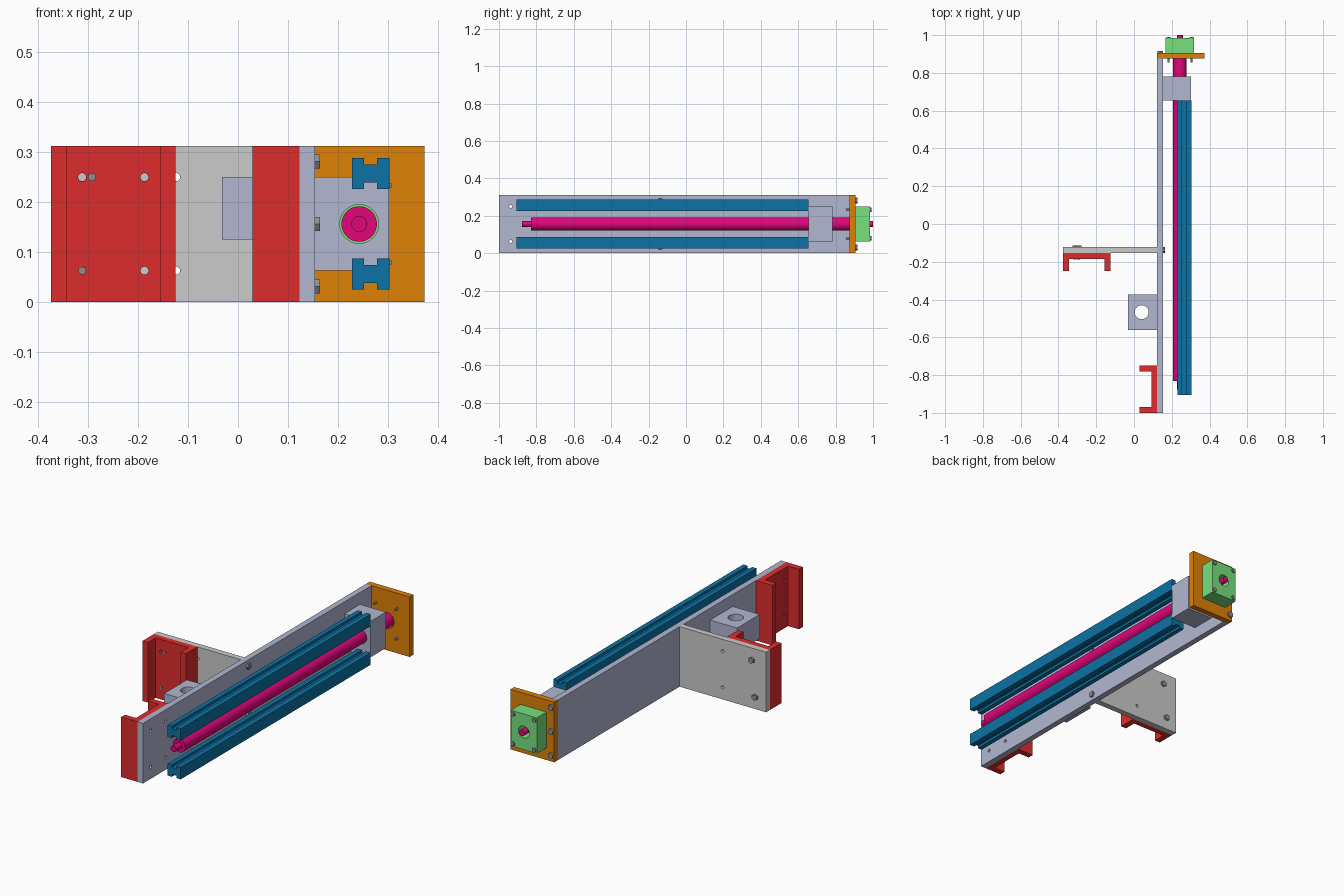
import bpy
from math import pi
from mathutils import Vector, Matrix

if "Cube" in bpy.data.objects:
    bpy.data.objects.remove(bpy.data.objects["Cube"])


def material(name, rgb):
    m = bpy.data.materials.new(name)
    m.diffuse_color = [(c / 255) ** 2.2 for c in rgb] + [1]
    m.use_nodes = True
    m.node_tree.nodes["Principled BSDF"].inputs["Base Color"].default_value = m.diffuse_color
    return m


RED = material("red", (222, 48, 48))
LAVENDER = material("lavender", (176, 182, 208))
PALE = material("pale_grey", (200, 204, 204))
BLUE = material("blue", (20, 114, 164))
MAGENTA = material("magenta", (224, 14, 122))
GREEN = material("green", (120, 224, 125))
ORANGE = material("orange", (222, 128, 14))
STEEL = material("steel", (140, 140, 140))

H = 0.312                      # height of all the plates
SCREW_X, SCREW_Z = 0.243, 0.156
ROWS = (0.0625, 0.25)          # heights of the mounting holes
AXES = {'X': Matrix.Rotation(pi / 2, 4, 'Y'),
        'Y': Matrix.Rotation(-pi / 2, 4, 'X'),
        'Z': Matrix.Identity(4)}


def make(name, verts, faces, mat):
    me = bpy.data.meshes.new(name)
    me.from_pydata(verts, [], faces)
    ob = bpy.data.objects.new(name, me)
    bpy.context.collection.objects.link(ob)
    if mat:
        me.materials.append(mat)
    return ob


def prism(name, profile, to3d, a, b, mat):
    """Extrude a closed 2D profile from a to b; to3d maps (u, v, depth) to xyz."""
    n = len(profile)
    verts = [to3d(u, v, d) for d in (a, b) for u, v in profile]
    faces = [list(range(n))[::-1], list(range(n, 2 * n))]
    faces += [(i, (i + 1) % n, (i + 1) % n + n, i + n) for i in range(n)]
    ob = make(name, verts, faces, mat)
    bpy.context.view_layer.objects.active = ob
    bpy.ops.object.mode_set(mode='EDIT')
    bpy.ops.mesh.select_all(action='SELECT')
    bpy.ops.mesh.normals_make_consistent(inside=False)
    bpy.ops.object.mode_set(mode='OBJECT')
    return ob


def box(name, x, y, z, mat):
    return prism(name, [(x[0], y[0]), (x[1], y[0]), (x[1], y[1]), (x[0], y[1])],
                 lambda u, v, d: (u, v, d), z[0], z[1], mat)


def rod(name, centre, axis, r, length, mat=None, sides=32):
    bpy.ops.mesh.primitive_cylinder_add(vertices=sides, radius=r, depth=length)
    ob = bpy.context.object
    ob.name = name
    ob.data.transform(Matrix.Translation(Vector(centre)) @ AXES[axis])
    if mat:
        ob.data.materials.append(mat)
    if sides > 8:
        bpy.ops.object.shade_smooth_by_angle(angle=0.6)
    return ob


def drill(ob, axis, r, centres, length=0.3):
    for c in centres:
        cutter = rod("cutter", c, axis, r, length)
        bpy.context.view_layer.objects.active = ob
        mod = ob.modifiers.new("hole", 'BOOLEAN')
        mod.operation, mod.object, mod.solver = 'DIFFERENCE', cutter, 'EXACT'
        bpy.ops.object.modifier_apply(modifier=mod.name)
        bpy.data.objects.remove(cutter)


def bolt(name, seat, axis, direction, head_r, head_h, shaft_r, shaft_l):
    """Hex head on the seat facing direction, shaft running the other way."""
    d = Vector([direction * (axis == a) for a in 'XYZ'])
    seat = Vector(seat)
    rod(name + "_head", seat + d * head_h / 2, axis, head_r, head_h, STEEL, 6)
    rod(name + "_shaft", seat - d * shaft_l / 2, axis, shaft_r, shaft_l, STEEL, 16)


# long base plate with mounting holes
base = box("base_plate", (0.123, 0.154), (-1, 0.875), (0, H), LAVENDER)
channel_holes = [(0.12, y, z) for y in (-0.9375, -0.8125) for z in ROWS]
drill(base, 'X', 0.008, channel_holes)

# U-shaped channels: open edge away from the web, u along width, v along depth
U = [(0, 0), (0.25, 0), (0.25, 0.094), (0.219, 0.094), (0.219, 0.031),
     (0.031, 0.031), (0.031, 0.094), (0, 0.094)]
end_channel = prism("end_channel", U, lambda u, v, d: (0.123 - v, -1 + u, d), 0, H, RED)
drill(end_channel, 'X', 0.008, channel_holes)
arm_channel = prism("arm_channel", U, lambda u, v, d: (-0.375 + u, -0.154 - v, d), 0, H, RED)
drill(arm_channel, 'Y', 0.008, [(x, -0.17, z) for x in (-0.3125, -0.1875) for z in ROWS], 0.1)

# side arm plate
arm = box("side_arm_plate", (-0.375, 0.123), (-0.154, -0.123), (0, H), PALE)
drill(arm, 'Y', 0.008, [(-0.124, -0.138, z) for z in ROWS], 0.1)
bolt("arm_bolt_low", (-0.3125, -0.123, 0.0625), 'Y', 1, 0.016, 0.01, 0.008, 0.066)
bolt("arm_bolt_high", (-0.293, -0.123, 0.25), 'Y', 1, 0.016, 0.01, 0.008, 0.066)

# block with vertical bore on the back of the base plate
bored = box("bored_block", (-0.032, 0.123), (-0.56, -0.374), (0.125, 0.25), LAVENDER)
drill(bored, 'Z', 0.037, [(0.041, -0.467, 0.18)])

# screw bearing block
bearing = box("screw_block", (0.154, 0.303), (0.655, 0.782), (0.063, 0.25), LAVENDER)
drill(bearing, 'Y', 0.039, [(SCREW_X, 0.72, SCREW_Z)])

# end plate and motor-side housing
end = box("end_plate", (0.123, 0.374), (0.875, 0.906), (0, H), ORANGE)
drill(end, 'Y', 0.041, [(SCREW_X, 0.89, SCREW_Z)])
housing = box("end_housing", (0.168, 0.317), (0.906, 0.985), (0.063, 0.249), GREEN)
drill(housing, 'Y', 0.031, [(SCREW_X, 0.94, SCREW_Z)])

# lead screw with thinner journals
rod("lead_screw", (SCREW_X, 0.035, SCREW_Z), 'Y', 0.0355, 1.73, MAGENTA, 48)
rod("screw_journal", (SCREW_X, 0.0615, SCREW_Z), 'Y', 0.0158, 1.877, MAGENTA)

# twin guide rails, grooved above and below
half = [(0.229, 0.031), (0.253, 0.031), (0.253, 0.018), (0.279, 0.018),
        (0.279, 0.031), (0.304, 0.031)]
rail = half + [(x, -z) for x, z in reversed(half)]
for name, zc in (("lower_rail", 0.056), ("upper_rail", 0.257)):
    prism(name, rail, lambda u, v, d: (u, d, v + zc), -0.905, 0.655, BLUE)

# bolts joining the plates
for i, z in enumerate((0.031, 0.156, 0.281)):
    bolt(f"arm_joint_bolt_{i}", (0.154, -0.138, z), 'X', 1, 0.016, 0.01, 0.007, 0.06)
    bolt(f"end_joint_bolt_{i}", (0.1385, 0.906, z), 'Y', 1, 0.016, 0.01, 0.007, 0.06)

# housing bolts running through the end plate
for sx in (-1, 1):
    for sz in (-1, 1):
        bolt("housing_bolt", (SCREW_X + 0.061 * sx, 0.985, SCREW_Z + 0.077 * sz),
             'Y', 1, 0.012, 0.006, 0.005, 0.13)
